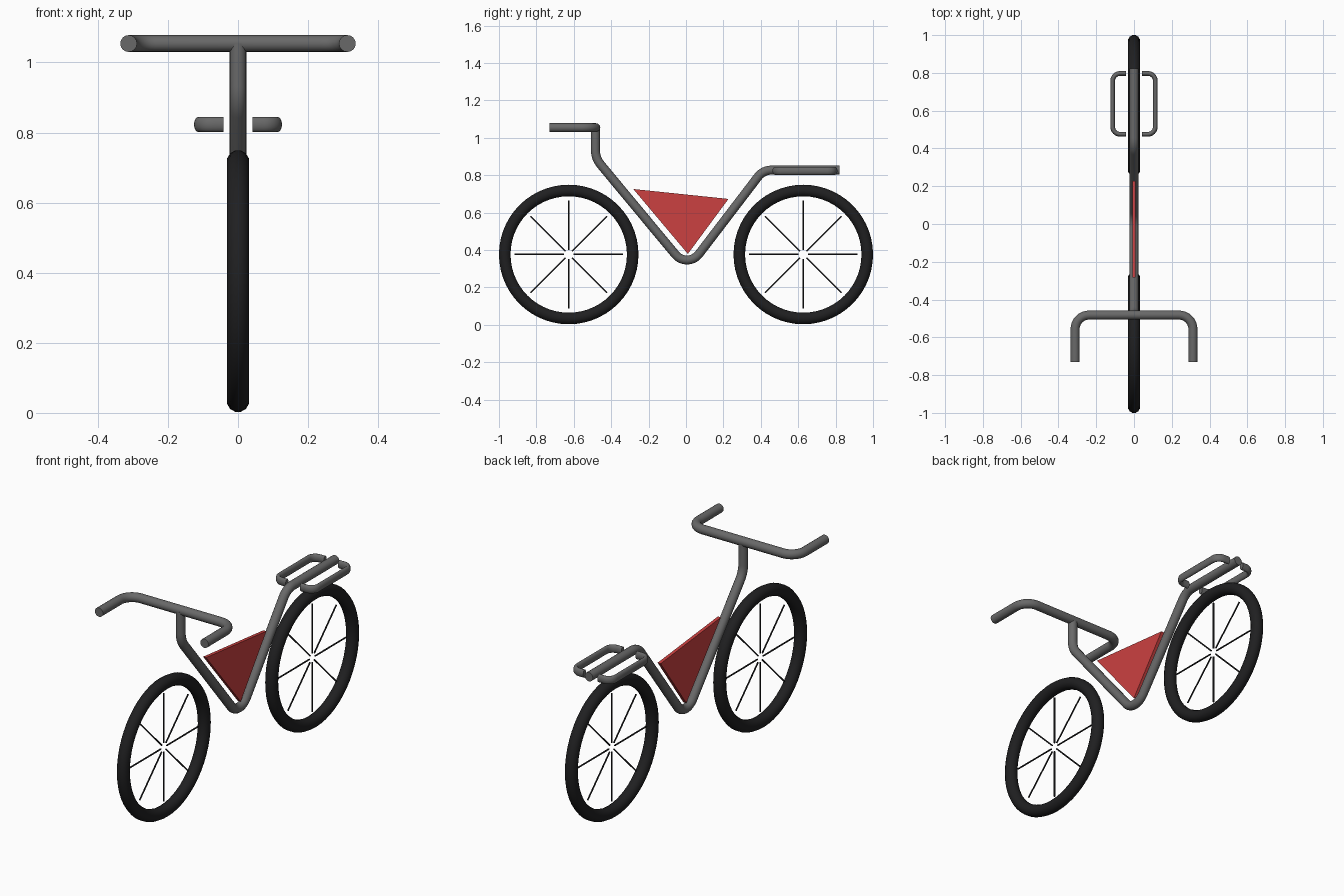
import bpy, bmesh, math
from mathutils import Vector, Matrix

if "Cube" in bpy.data.objects:
    bpy.data.objects.remove(bpy.data.objects["Cube"])


def material(name, rgb):
    m = bpy.data.materials.new(name)
    m.diffuse_color = (*rgb, 1)
    m.use_nodes = True
    m.node_tree.nodes["Principled BSDF"].inputs["Base Color"].default_value = m.diffuse_color
    return m


GREY = material("grey metal", (0.14, 0.14, 0.14))
BLACK = material("black rubber", (0.014, 0.014, 0.015))
RED = material("red panel", (0.60, 0.052, 0.052))


def add_object(name, mesh, mat, smooth=True):
    ob = bpy.data.objects.new(name, mesh)
    bpy.context.collection.objects.link(ob)
    mesh.materials.clear()
    mesh.materials.append(mat)
    if smooth:
        bpy.ops.object.select_all(action='DESELECT')
        ob.select_set(True)
        bpy.context.view_layer.objects.active = ob
        bpy.ops.object.shade_smooth_by_angle(angle=math.radians(50))
    return ob


def rounded(points, radii, steps=8):
    """Replace each inner corner by an arc of the given radius."""
    pts = [Vector(p) for p in points]
    out = [pts[0]]
    for a, b, c, r in zip(pts, pts[1:], pts[2:], radii):
        u, v = (a - b).normalized(), (c - b).normalized()
        half = u.angle(v) / 2
        centre = b + (u + v).normalized() * (r / math.sin(half))
        start = b + u * (r / math.tan(half)) - centre
        axis = (-u).cross(v).normalized()
        turn = math.pi - 2 * half
        for i in range(steps + 1):
            out.append(centre + Matrix.Rotation(turn * i / steps, 3, axis) @ start)
    return out + [pts[-1]]


def tube(name, path, radius, z=0.0, z_scale=1.0):
    cu = bpy.data.curves.new(name, 'CURVE')
    cu.dimensions = '3D'
    cu.bevel_depth = radius
    cu.bevel_resolution = 6
    cu.use_fill_caps = True
    sp = cu.splines.new('POLY')
    sp.points.add(len(path) - 1)
    for p, co in zip(sp.points, path):
        p.co = (*co, 1)
    tmp = bpy.data.objects.new("tmp", cu)
    mesh = bpy.data.meshes.new_from_object(tmp)
    bpy.data.objects.remove(tmp)
    mesh.transform(Matrix.Translation((0, 0, z)) @ Matrix.Diagonal((1, 1, z_scale, 1)))
    return add_object(name, mesh, GREY)


# frame: stem, V-shaped main tube and rack spine
tube("frame", rounded([(0, -0.484, 1.054), (0, -0.484, 0.89), (0, 0.008, 0.298),
                       (0, 0.412, 0.827), (0, 0.822, 0.827)], (0.12, 0.08, 0.09)), 0.024)

# handlebar
tube("handlebar", rounded([(-0.312, -0.73, 1.054), (-0.312, -0.482, 1.054),
                           (0.312, -0.482, 1.054), (0.312, -0.73, 1.054)],
                          (0.075, 0.075)), 0.024)

# luggage rack loops, taller than wide in section
for side, label in ((-1, "left"), (1, "right")):
    tube(label + "_rack_loop",
         rounded([(side * 0.042, 0.475, 0), (side * 0.113, 0.475, 0),
                  (side * 0.113, 0.797, 0), (side * 0.042, 0.797, 0)],
                 (0.04, 0.04)), 0.0125, 0.823, 1.72)

# wheels
WHEEL_Z, MAJOR, MINOR = 0.376, 0.342, 0.032
for y, label in ((-0.627, "front"), (0.627, "rear")):
    # tyre: octagonal section spun round the axle
    bm = bmesh.new()
    ring = [bm.verts.new((MINOR * math.cos(a), 0, MAJOR + MINOR * math.sin(a)))
            for a in (math.tau * (i + 0.5) / 12 for i in range(12))]
    edges = [bm.edges.new((ring[i], ring[(i + 1) % 12])) for i in range(12)]
    bmesh.ops.spin(bm, geom=ring + edges, cent=(0, 0, 0), axis=(1, 0, 0),
                   angle=math.tau, steps=56)
    bmesh.ops.remove_doubles(bm, verts=bm.verts, dist=1e-4)
    bmesh.ops.recalc_face_normals(bm, faces=bm.faces)
    mesh = bpy.data.meshes.new(label + "_tyre")
    bm.to_mesh(mesh)
    bm.free()
    add_object(label + "_tyre", mesh, BLACK).location = (0, y, WHEEL_Z)

    # eight spokes, stopping short of hub and tyre
    bm = bmesh.new()
    for i in range(8):
        m = Matrix.Rotation(math.tau * i / 8, 4, 'X') @ Matrix.Translation((0, 0, 0.157))
        bmesh.ops.create_cone(bm, cap_ends=True, segments=8, radius1=0.004,
                              radius2=0.004, depth=0.265, matrix=m)
    mesh = bpy.data.meshes.new(label + "_spokes")
    bm.to_mesh(mesh)
    bm.free()
    add_object(label + "_spokes", mesh, BLACK).location = (0, y, WHEEL_Z)

# triangular frame panel
bm = bmesh.new()
face = bm.faces.new([bm.verts.new((-0.009, y, z)) for y, z in
                     ((-0.282, 0.726), (0.227, 0.673), (0.01, 0.379))])
ext = bmesh.ops.extrude_face_region(bm, geom=[face])
bmesh.ops.translate(bm, vec=(0.018, 0, 0),
                    verts=[g for g in ext["geom"] if isinstance(g, bmesh.types.BMVert)])
# keep the back side closed
bm.edges.ensure_lookup_table()
bmesh.ops.holes_fill(bm, edges=bm.edges, sides=3)
bmesh.ops.recalc_face_normals(bm, faces=bm.faces)
mesh = bpy.data.meshes.new("frame_panel")
bm.to_mesh(mesh)
bm.free()
add_object("frame_panel", mesh, RED, smooth=False)
